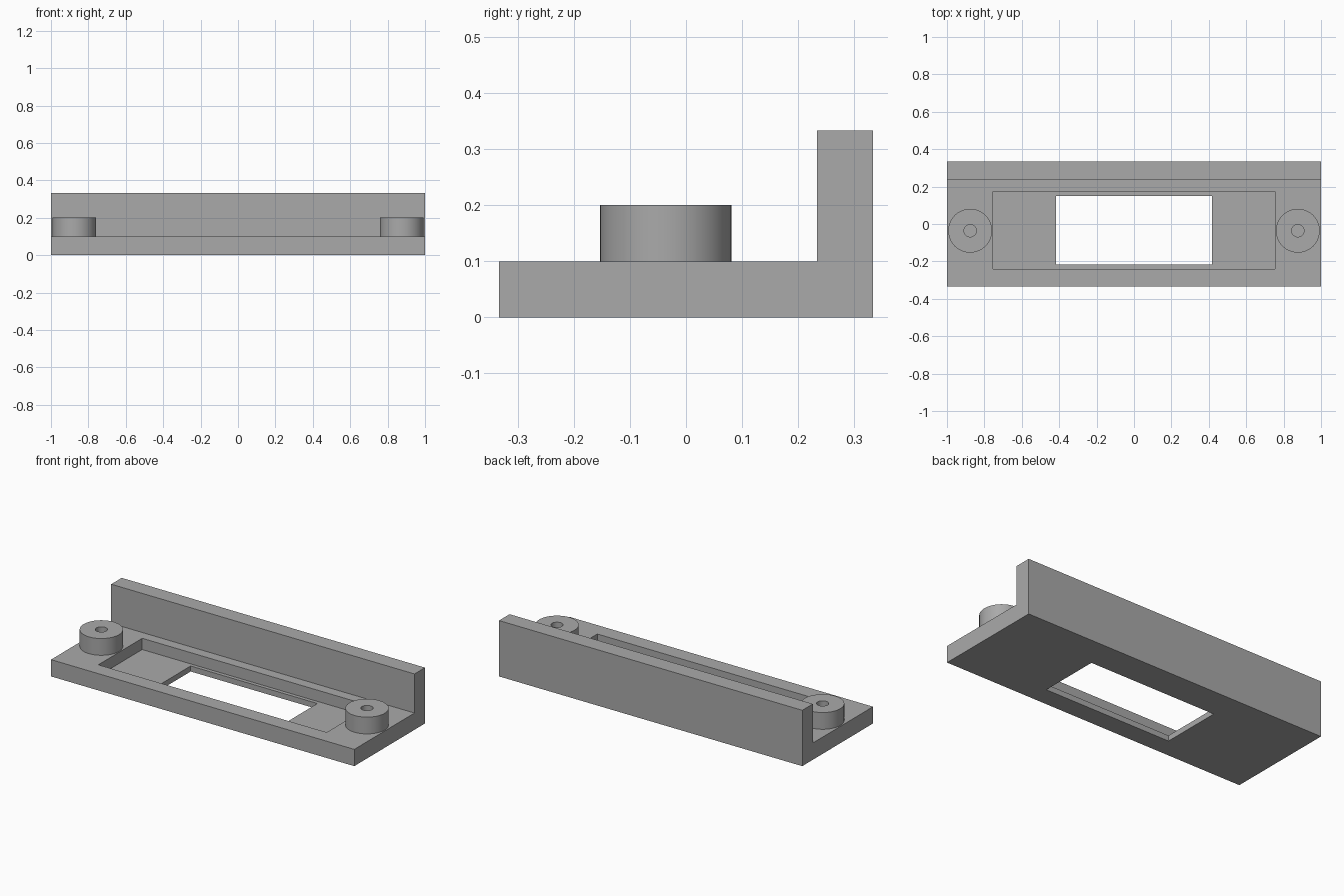
import bpy
import bmesh
import math
from mathutils import Matrix, Vector

if "Cube" in bpy.data.objects:
    bpy.data.objects.remove(bpy.data.objects["Cube"], do_unlink=True)

GREY = (0.4, 0.4, 0.4, 1)
grey = bpy.data.materials.new("plain grey")
grey.use_nodes = True
grey.diffuse_color = GREY
grey.node_tree.nodes["Principled BSDF"].inputs["Base Color"].default_value = GREY


def add_object(name, bm):
    bmesh.ops.recalc_face_normals(bm, faces=bm.faces)
    mesh = bpy.data.meshes.new(name)
    bm.to_mesh(mesh)
    bm.free()
    mesh.materials.append(grey)
    obj = bpy.data.objects.new(name, mesh)
    bpy.context.collection.objects.link(obj)
    return obj


def box_cutter(name, low, high):
    low, high = Vector(low), Vector(high)
    bm = bmesh.new()
    place = Matrix.Translation((low + high) / 2) @ Matrix.Diagonal((*(high - low), 1))
    bmesh.ops.create_cube(bm, size=1, matrix=place)
    obj = add_object(name, bm)
    obj.hide_render = True
    obj.hide_set(True)
    return obj


# L-shaped bracket: base plate and rear wall in one extruded profile
profile = [(-0.333, 0), (0.333, 0), (0.333, 0.333),
           (0.234, 0.333), (0.234, 0.1), (-0.333, 0.1)]
bm = bmesh.new()
end = bm.faces.new([bm.verts.new((-1, y, z)) for y, z in profile])
grown = bmesh.ops.extrude_face_region(bm, geom=[end])["geom"]
bmesh.ops.translate(bm, vec=(2, 0, 0),
                    verts=[v for v in grown if isinstance(v, bmesh.types.BMVert)])
bracket = add_object("bracket", bm)

# Shallow pocket with a smaller window through its floor
cutters = [
    box_cutter("pocket_cutter", (-0.753, -0.24, 0.033), (0.753, 0.173, 0.2)),
    box_cutter("window_cutter", (-0.418, -0.217, -0.1), (0.418, 0.151, 0.15)),
]
for cutter in cutters:
    cut = bracket.modifiers.new(cutter.name, "BOOLEAN")
    cut.operation = "DIFFERENCE"
    cut.solver = "EXACT"
    cut.object = cutter

# Round mounting bosses with a screw hole, one at each end
for name, side in (("left_boss", 1), ("right_boss", -1)):
    bm = bmesh.new()
    section = [(0.033, 0.1), (0.033, 0.2), (0.117, 0.2), (0.117, 0.1)]
    verts = [bm.verts.new((r, 0, z)) for r, z in section]
    edges = [bm.edges.new(pair) for pair in zip(verts, verts[1:])]
    bmesh.ops.spin(bm, geom=verts + edges, cent=(0, 0, 0), axis=(0, 0, 1),
                   angle=math.tau, steps=64, use_merge=True)
    bmesh.ops.remove_doubles(bm, verts=bm.verts, dist=0.0005)
    boss = add_object(name, bm)
    boss.location = (side * 0.876, -0.036, 0)
    bpy.ops.object.select_all(action="DESELECT")
    boss.select_set(True)
    bpy.context.view_layer.objects.active = boss
    bpy.ops.object.shade_smooth_by_angle(angle=math.radians(30))
